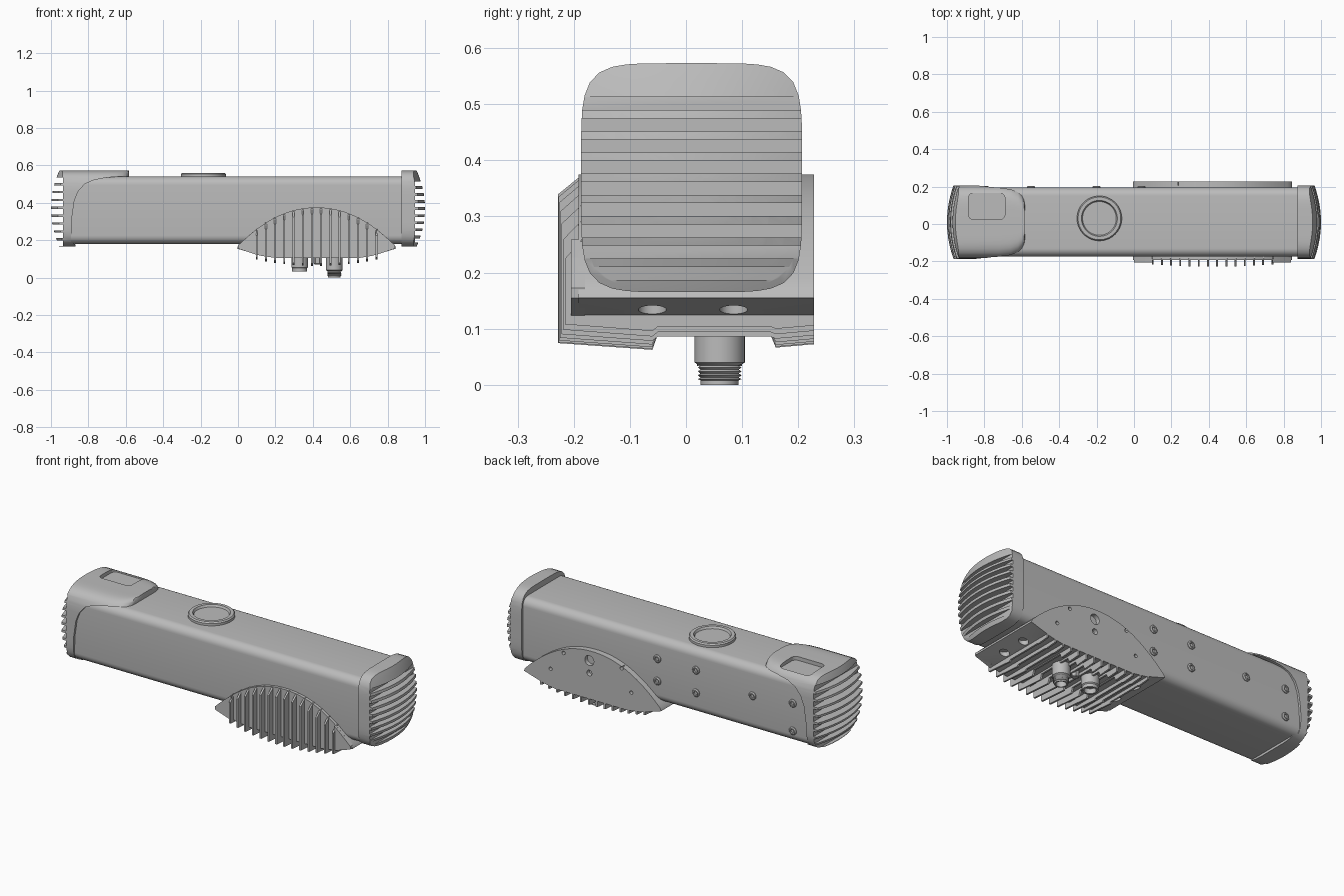
import bpy, bmesh, math

cube = bpy.data.objects.get("Cube")
if cube:
    bpy.data.objects.remove(cube, do_unlink=True)

grey = bpy.data.materials.new("satin grey")
grey.use_nodes = True
grey.diffuse_color = (0.5, 0.5, 0.5, 1)
grey.node_tree.nodes["Principled BSDF"].inputs["Base Color"].default_value = (0.5, 0.5, 0.5, 1)


def add_loft(bm, rings):
    """Skin a list of equal rings and close both ends."""
    rows = [[bm.verts.new(p) for p in ring] for ring in rings]
    n = len(rows[0])
    for a, b in zip(rows, rows[1:]):
        for i in range(n):
            j = (i + 1) % n
            bm.faces.new((a[i], a[j], b[j], b[i]))
    bm.faces.new(rows[0])
    bm.faces.new(rows[-1])


def make(name, lofts):
    """One object from one or more lofts."""
    bm = bmesh.new()
    for rings in lofts:
        add_loft(bm, rings)
    bmesh.ops.recalc_face_normals(bm, faces=bm.faces)
    mesh = bpy.data.meshes.new(name)
    bm.to_mesh(mesh)
    bm.free()
    ob = bpy.data.objects.new(name, mesh)
    bpy.context.collection.objects.link(ob)
    mesh.materials.append(grey)
    return ob


def box(x0, x1, y0, y1, z0, z1):
    return [[(x, y0, z0), (x, y1, z0), (x, y1, z1), (x, y0, z1)] for x in (x0, x1)]


def prism_y(pts, y0, y1):
    return [[(x, y, z) for x, z in pts] for y in (y0, y1)]


def prism_x(pts, x0, x1):
    return [[(x, y, z) for y, z in pts] for x in (x0, x1)]


def turned(x, y, profile, n=32, axis="z"):
    """Turn (radius, height) pairs about a z or y axis."""
    rings = []
    for r, h in profile:
        ring = []
        for i in range(n):
            a = math.tau * i / n
            c, s = r * math.cos(a), r * math.sin(a)
            ring.append((x + c, y + s, h) if axis == "z" else (x + c, h, y + s))
        rings.append(ring)
    return rings


def bake(ob):
    """Replace the mesh by its modified result."""
    bpy.context.view_layer.update()
    deps = bpy.context.evaluated_depsgraph_get()
    mesh = bpy.data.meshes.new_from_object(ob.evaluated_get(deps))
    ob.modifiers.clear()
    ob.data = mesh


def cut(ob, lofts):
    cutter = make("cutter", lofts)
    cutter.hide_render = True
    mod = ob.modifiers.new("cut", "BOOLEAN")
    mod.operation = "DIFFERENCE"
    mod.solver = "EXACT"
    mod.object = cutter
    bake(ob)
    bpy.data.objects.remove(cutter, do_unlink=True)


def smooth(ob, angle=30):
    bpy.ops.object.select_all(action="DESELECT")
    ob.select_set(True)
    bpy.context.view_layer.objects.active = ob
    bpy.ops.object.shade_smooth_by_angle(angle=math.radians(angle))


# Main housing with rounded long edges
body = make("housing", [box(-0.92, 0.91, -0.175, 0.195, 0.18, 0.54)])
bm = bmesh.new()
bm.from_mesh(body.data)
long_edges = [e for e in bm.edges if abs(e.verts[0].co.x - e.verts[1].co.x) > 1]
bmesh.ops.bevel(bm, geom=long_edges, offset=0.045, segments=8, profile=0.5, affect="EDGES")
bm.to_mesh(body.data)
bm.free()
smooth(body)

# Domed end caps share one soft-cornered section
YC, ZC, HW, HH = 0.01, 0.369, 0.197, 0.204
SECTION = []
for i in range(64):
    a = math.tau * (i + 0.5) / 64
    c, s = math.cos(a), math.sin(a)
    k = (abs(c) ** 5.5 + abs(s) ** 5.5) ** (-1 / 5.5)
    SECTION.append((c * k, s * k))


def flat_ring(x, wide=1.0):
    return [(x, YC + HW * u * wide, ZC + HH * v) for u, v in SECTION]


def dome(side):
    rings = []
    for s in (1, 0.95, 0.85, 0.7, 0.55, 0.4, 0.25, 0.1):
        rings.append([(side * (1 - 0.045 * (s * v) ** 2 - 0.035 * (s * u) ** 2),
                       YC + HW * s * u, ZC + HH * s * v) for u, v in SECTION])
    return rings


def slots(x0, x1, top, pitch, count, height):
    return [box(x0, x1, -0.3, 0.3, top - pitch * k - height / 2, top - pitch * k + height / 2)
            for k in range(count)]


right_cap = make("left_end_cap", [[flat_ring(0.875)] + dome(1)])
cut(right_cap, slots(0.945, 1.1, 0.501, 0.0378, 9, 0.023))
smooth(right_cap)

tongue = [flat_ring(x, w) for x, w in
          ((-0.583, 0.5), (-0.588, 0.66), (-0.6, 0.79), (-0.62, 0.89), (-0.66, 0.97), (-0.72, 1))]
hood = make("right_end_hood", [tongue + dome(-1)])
sweep = [(-0.5, 0.543), (-0.62, 0.541), (-0.7, 0.535), (-0.77, 0.522), (-0.82, 0.5), (-0.855, 0.46),
         (-0.875, 0.41), (-0.888, 0.32), (-0.893, 0.19), (-0.87, 0.178), (-0.87, 0.1), (-0.5, 0.1)]
cut(hood, [prism_y(sweep, -0.4, 0.4)])
cut(hood, slots(-1.1, -0.935, 0.52, 0.042, 9, 0.03))

# Rounded window recess in the hood
window = []
for cx, cy, start in ((-0.715, 0.14, 0), (-0.86, 0.14, 90), (-0.86, 0.05, 180), (-0.715, 0.05, 270)):
    for step in range(5):
        a = math.radians(start + step * 22.5)
        window.append((cx + 0.025 * math.cos(a), cy + 0.025 * math.sin(a)))
cut(hood, [[[(x, y, z) for x, y in window] for z in (0.552, 0.62)]])
smooth(hood)

# Raised ring button on top
button = make("top_ring", [turned(-0.185, 0.03, [
    (0.12, 0.53), (0.12, 0.553), (0.114, 0.56), (0.096, 0.56), (0.09, 0.548), (0.01, 0.548)], 64)])
smooth(button)

# Screws on the back of the housing
screws = make("back_screws", [
    turned(x, z, [(0.022, 0.18), (0.022, 0.199), (0.017, 0.204), (0.011, 0.204), (0.01, 0.197), (0.002, 0.197)],
           20, "y")
    for x, z in ((0.04, 0.425), (0.04, 0.3), (-0.2, 0.425), (-0.2, 0.298),
                 (-0.55, 0.375), (-0.8, 0.4), (-0.8, 0.245))])
smooth(screws)


# Lens-shaped connection module wrapped under the housing
def arch(x):
    return 0.17 + 0.205 * (1 - abs((x - 0.42) / 0.42) ** 2.1)


lens = [(0.84 * i / 40, arch(0.84 * i / 40)) for i in range(41)]
lens += [(0.845, 0.155), (0.72, 0.117), (0.65, 0.105), (0.2, 0.105), (0.12, 0.117), (-0.005, 0.155)]
module = make("module_base", [prism_y(lens, -0.192, 0.228)])
holes = [turned(x, z, [(r, 0.205), (r, 0.3)], 24, "y") for x, z, r in (
    (0.6, 0.32, 0.01), (0.44, 0.32, 0.028), (0.44, 0.25, 0.016), (0.24, 0.33, 0.01),
    (0.68, 0.21, 0.01), (0.18, 0.21, 0.01))]
holes += [turned(x, y, [(0.025, 0.05), (0.025, 0.152)], 24)
          for x in (0.065, 0.775) for y in (-0.06, 0.085)]
cut(module, holes)
smooth(module)

# End blocks framing the fins at the front
blocks = []
for flip in (False, True):
    pts = [(0.0, 0.155), (0.0, 0.172), (0.03, arch(0.03)), (0.06, arch(0.06)), (0.1, arch(0.1)), (0.1, 0.122)]
    blocks.append(prism_y([(0.84 - x if flip else x, z) for x, z in pts], -0.205, -0.18))
make("module_end_blocks", blocks)

# Cooling fins running down the front and across the underside
fins = []
for k in range(14):
    x = 0.1 + 0.0492 * k
    top = arch(x)
    low = 0.066 + 0.33 * (x - 0.42) ** 2
    front = -0.228 + 0.12 * (x - 0.42) ** 2
    mid = low + 0.024 if 0.22 < x < 0.62 else low + 0.004
    fins.append(prism_x([(-0.17, top), (-0.185, top), (front, top - 0.035), (front, low + 0.008),
                         (-0.06, low - 0.004), (-0.05, mid), (0.15, mid), (0.16, low),
                         (0.228, low + 0.006), (0.228, 0.13), (-0.17, 0.13)], x - 0.005, x + 0.005))
make("cooling_fins", fins)

# Connector sockets below the module
thread = [(0.045, 0.11), (0.045, 0.04), (0.039, 0.036)]
for k in range(4):
    z = 0.034 - 0.007 * k
    thread += [(0.034, z), (0.039, z - 0.003)]
thread += [(0.034, 0.008), (0.034, 0.0), (0.026, 0.0), (0.026, 0.03), (0.003, 0.03)]
smooth(make("threaded_connector", [turned(0.515, 0.06, thread)]))
smooth(make("round_connector", [turned(0.33, 0.06, [
    (0.045, 0.11), (0.045, 0.055), (0.04, 0.05), (0.04, 0.033), (0.03, 0.033), (0.03, 0.06), (0.003, 0.06)])]))
smooth(make("vent_plug", [turned(0.425, 0.06, [(0.02, 0.11), (0.02, 0.074), (0.016, 0.07), (0.003, 0.07)], 6)]))
